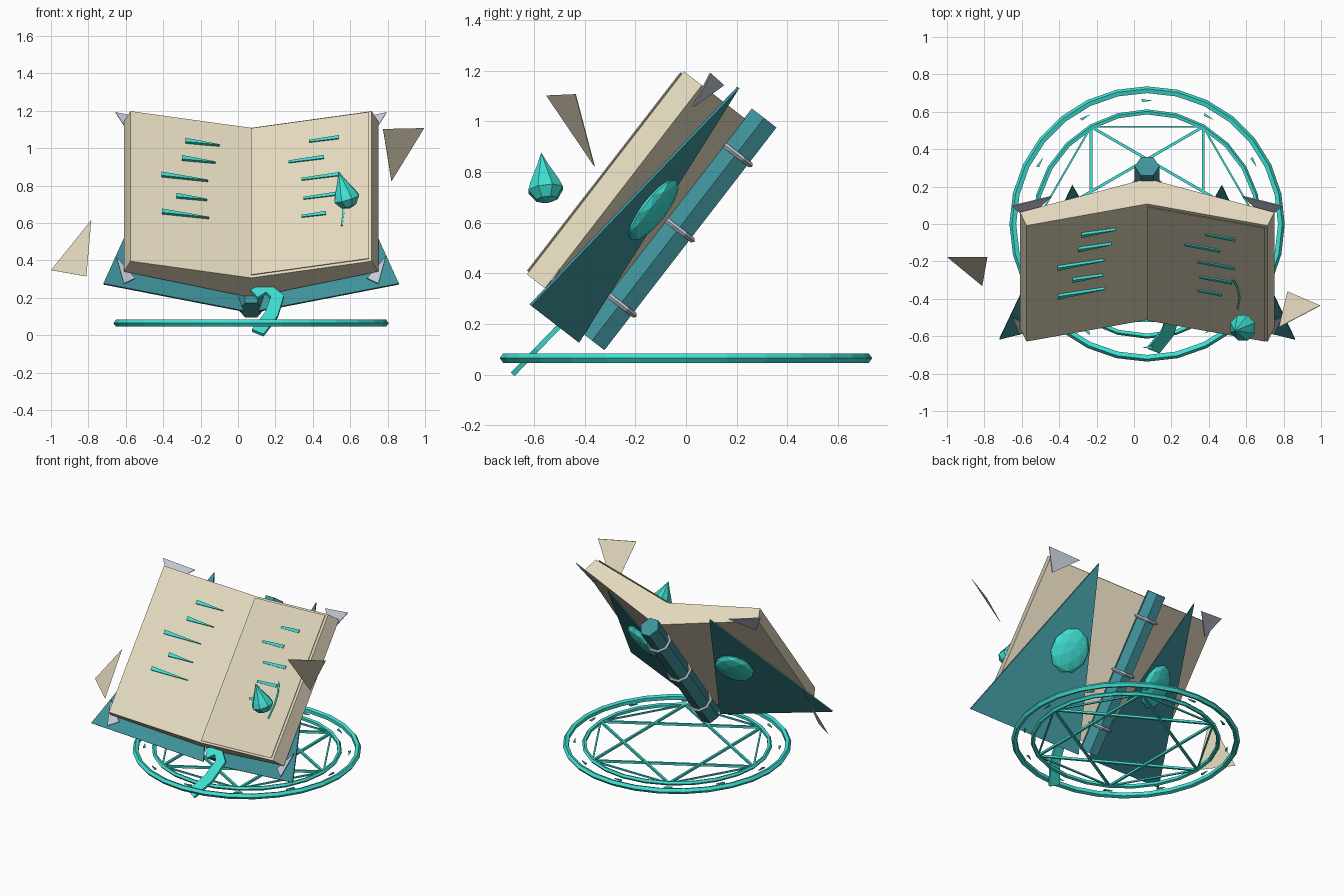
import bpy, bmesh
from math import radians, sin, cos, pi
from mathutils import Matrix, Vector

if "Cube" in bpy.data.objects:
    bpy.data.objects.remove(bpy.data.objects["Cube"])


def mat(name, c):
    m = bpy.data.materials.new(name)
    m.diffuse_color = (*c, 1)
    m.use_nodes = True
    m.node_tree.nodes["Principled BSDF"].inputs["Base Color"].default_value = m.diffuse_color
    return m


GLOW = mat("bright_teal", (0.05, 0.75, 0.65))
TEAL = mat("deep_teal", (0.05, 0.29, 0.33))
CREAM = mat("cream", (0.78, 0.70, 0.52))
SILVER = mat("silver", (0.55, 0.6, 0.68))
CX = 0.07
# Book frame: x across, y up the page, z out of the page
BOOK = Matrix.Translation((CX, -0.203, 0.708)) @ Matrix.Rotation(radians(52.3), 4, 'X')
ID = Matrix.Identity(4)


def finish(name, bm, m, frame=ID):
    bmesh.ops.transform(bm, matrix=frame, verts=bm.verts)
    bmesh.ops.recalc_face_normals(bm, faces=bm.faces)
    me = bpy.data.meshes.new(name)
    bm.to_mesh(me)
    bm.free()
    me.materials.append(m)
    ob = bpy.data.objects.new(name, me)
    bpy.context.collection.objects.link(ob)
    return ob


def prism(name, pts, off, m, frame=ID):
    """Flat polygon extruded by the vector off."""
    bm = bmesh.new()
    off = Vector(off)
    a = [bm.verts.new(p) for p in pts]
    b = [bm.verts.new(Vector(p) + off) for p in pts]
    n = len(pts)
    bm.faces.new(a)
    bm.faces.new(b)
    for i in range(n):
        bm.faces.new((a[i], a[(i + 1) % n], b[(i + 1) % n], b[i]))
    return finish(name, bm, m, frame)


def torus(name, R, r, seg, sides, m, frame, phase=0):
    bm = bmesh.new()
    g = [[bm.verts.new(((R + r * cos(q)) * cos(p), (R + r * cos(q)) * sin(p), r * sin(q)))
          for q in (2 * pi * j / sides for j in range(sides))]
         for p in (phase + 2 * pi * i / seg for i in range(seg))]
    for i in range(seg):
        for j in range(sides):
            k, l = (i + 1) % seg, (j + 1) % sides
            bm.faces.new((g[i][j], g[k][j], g[k][l], g[i][l]))
    return finish(name, bm, m, frame)


def bar(name, p, q, w, m, frame=ID):
    """Square bar from p to q."""
    p, q = Vector(p), Vector(q)
    d = q - p
    side = d.cross(Vector((0, 0, 1))).normalized() * w / 2
    up = Vector((0, 0, w / 2))
    return prism(name, [p + side + up, p - side + up, p - side - up, p + side - up], d, m, frame)


def page_n(u):
    return 0.226 * u


def cover_n(u):
    return -0.195 + 0.317 * u


# Page blocks, covers, gems and metal corners on both sides
for s, side in ((-1, "left"), (1, "right")):
    section = [(0, 0), (0.645, 0.146), (0.68, 0.056), (0, -0.172)]
    prism("pages_" + side, [(s * u, -0.507, n) for u, n in section], (0, 1.014, 0), CREAM, BOOK)
    cover = [(0.04, -0.595), (0.79, -0.595), (0.40, 0.588)]
    prism("cover_" + side, [(s * u, v, cover_n(u)) for u, v in cover], (0, 0, 0.01), TEAL, BOOK)
    bm = bmesh.new()
    bmesh.ops.create_icosphere(bm, subdivisions=2, radius=1)
    gem = (Matrix.Translation((s * 0.36, 0, -0.093)) @ Matrix.Rotation(-s * radians(17.6), 4, 'Y')
           @ Matrix.Diagonal((0.125, 0.15, 0.04, 1)))
    finish("cover_gem_" + side, bm, GLOW, BOOK @ gem)
    for where, tri in (("top", [(0.725, 0.566), (0.51, 0.561), (0.64, 0.419)]),
                       ("bottom", [(0.72, -0.41), (0.62, -0.53), (0.68, -0.58)])):
        prism("metal_corner_%s_%s" % (where, side),
              [(s * u, v, -0.18 + 0.325 * u) for u, v in tri], (0, 0, 0.006), SILVER, BOOK)

# Loose sheet lying on the right page
prism("top_sheet", [(0.0, -0.495, 0.008), (0.63, -0.495, 0.151), (0.63, -0.495, 0.155),
                    (0.0, -0.495, 0.013)], (0, 0.99, 0), CREAM, BOOK)

# Tapered writing strokes on the pages
rows = (0.35, 0.23, 0.10, -0.03, -0.15)
spans = {-1: [(0.35, 0.17), (0.37, 0.19), (0.48, 0.23), (0.40, 0.235), (0.475, 0.225)],
         1: [(0.47, 0.31), (0.39, 0.20), (0.47, 0.27), (0.455, 0.28), (0.40, 0.27)]}
for s in (-1, 1):
    for i, (v, (a, b)) in enumerate(zip(rows, spans[s])):
        wa, wb = (0.013, 0.002) if s < 0 else (0.011, 0.007)
        pts = [(a, v + wa), (a, v - wa), (b, v - wb), (b, v + wb)]
        prism("stroke_%d_%d" % (s, i), [(s * u, w, page_n(u) + 0.004) for u, w in pts],
              (0, 0, 0.016), GLOW, BOOK)
# Fresh ink trail below the ink drop
trail = [(0.46, 0.0), (0.485, -0.07), (0.495, -0.15), (0.485, -0.25)]
for i in range(3):
    (a, b), (c, d) = trail[i], trail[i + 1]
    bar("ink_trail_%d" % i, (a, b, page_n(a) + 0.014), (c, d, page_n(c) + 0.014), 0.01, GLOW, BOOK)

# Spine with three bands
hexa = [(0.066 * cos(i * pi / 3), -0.557, -0.218 + 0.071 * sin(i * pi / 3)) for i in range(6)]
prism("spine", hexa, (0, 1.112, 0), TEAL, BOOK)
for i, v in enumerate((-0.375, 0, 0.375)):
    torus("spine_band_%d" % i, 0.073, 0.011, 8, 4, SILVER,
          BOOK @ Matrix.Translation((0, v, -0.222)) @ Matrix.Rotation(pi / 2, 4, 'X'), pi / 8)

# Ribbon bookmark: a flat strip in a sloping plane
path = [Vector(p) for p in ((0.0, 0.0), (0.07, 0.045), (0.125, -0.02), (0.095, -0.15), (0.02, -0.285))]
bm = bmesh.new()
prev = None
for i, p in enumerate(path):
    d = (path[min(i + 1, 4)] - path[max(i - 1, 0)]).normalized()
    sd = Vector((-d.y, d.x)) * 0.036
    row = []
    for h in (-0.01, 0.01):
        for k in ((p + sd), (p - sd)):
            row.append(bm.verts.new((k.x, k.y, h)))
    row = [row[0], row[1], row[3], row[2]]
    if prev:
        for j in range(4):
            l = (j + 1) % 4
            bm.faces.new((prev[j], prev[l], row[l], row[j]))
    if i in (0, 4):
        bm.faces.new(row)
    prev = row
finish("ribbon_bookmark", bm, GLOW,
       Matrix.Translation((0.085, -0.475, 0.218)) @ Matrix.Rotation(radians(46), 4, 'X'))

# Floating ink drop: eight-sided lathe, tilted
bm = bmesh.new()
rings = [[bm.verts.new((r * cos(i * pi / 4), r * sin(i * pi / 4), z)) for i in range(8)]
         for r, z in ((0.045, -0.045), (0.074, -0.005), (0.062, 0.025), (0.025, 0.095))]
low, tip = bm.verts.new((0, 0, -0.06)), bm.verts.new((0, 0, 0.15))
for i in range(8):
    k = (i + 1) % 8
    for a, b in zip(rings, rings[1:]):
        bm.faces.new((a[i], a[k], b[k], b[i]))
    bm.faces.new((low, rings[0][k], rings[0][i]))
    bm.faces.new((tip, rings[-1][i], rings[-1][k]))
tilt = Vector((-0.3, -0.12, 1)).to_track_quat('Z', 'Y').to_matrix().to_4x4()
finish("ink_drop", bm, GLOW, Matrix.Translation((0.58, -0.555, 0.735)) @ tilt)

# Floating page scraps
prism("page_scrap_right", [(0.775, -0.55, 1.103), (0.995, -0.435, 1.108), (0.82, -0.36, 0.823)],
      (0.001, -0.003, 0), CREAM)
prism("page_scrap_left", [(-1, -0.176, 0.348), (-0.786, -0.176, 0.615), (-0.813, -0.33, 0.315)],
      (0.002, -0.002, 0), CREAM)

# Magic circle on the ground: two rings, star, hexagon and small marks
C = Matrix.Translation((CX, 0, 0.065))
torus("outer_ring", 0.716, 0.02, 28, 5, GLOW, C)
torus("inner_ring", 0.598, 0.015, 24, 5, GLOW, C)
star = [Vector((0.6 * cos(i * pi / 3), 0.6 * sin(i * pi / 3), 0)) for i in range(6)]
for i in range(6):
    bar("star_bar_%d" % i, star[i], star[(i + 2) % 6], 0.015, GLOW, C)
    bar("hexagon_bar_%d" % i, star[i], star[(i + 1) % 6], 0.01, GLOW, C)
for i in range(12):
    prism("ring_mark_%d" % i, [(0.66, -0.03, -0.004), (0.668, 0.03, -0.004), (0.652, 0.025, -0.004)],
          (0, 0, 0.008), GLOW, C @ Matrix.Rotation(i * pi / 6, 4, 'Z'))
